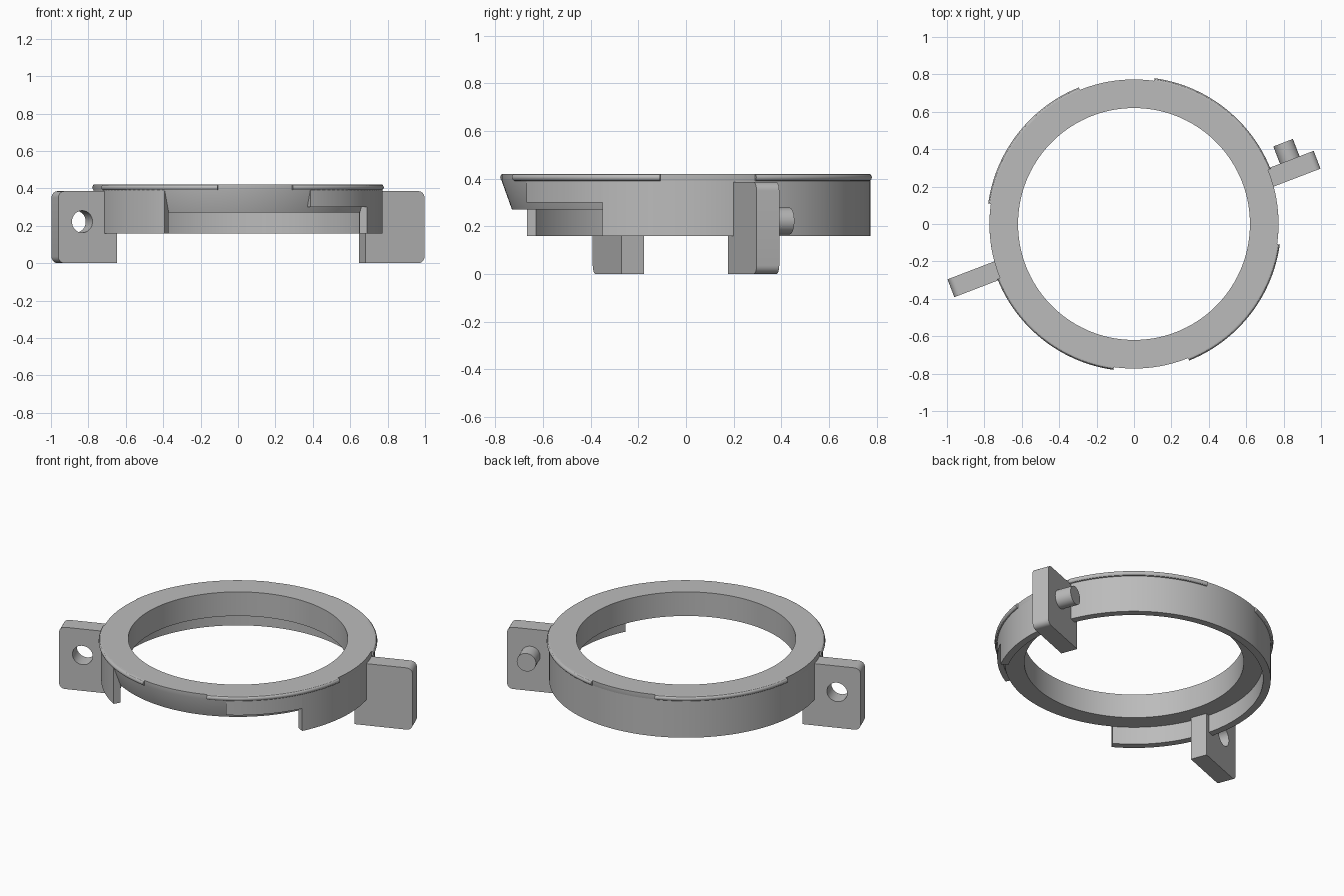
import bpy, bmesh
from math import radians, cos, sin, pi, ceil
from mathutils import Matrix, Vector

if "Cube" in bpy.data.objects:
    bpy.data.objects.remove(bpy.data.objects["Cube"], do_unlink=True)

grey = bpy.data.materials.new("plain_grey")
grey.use_nodes = True
grey.diffuse_color = (0.5, 0.5, 0.5, 1)
grey.node_tree.nodes["Principled BSDF"].inputs["Base Color"].default_value = (0.5, 0.5, 0.5, 1)


def finish(name, bm):
    bmesh.ops.recalc_face_normals(bm, faces=bm.faces)
    mesh = bpy.data.meshes.new(name)
    bm.to_mesh(mesh)
    bm.free()
    mesh.materials.append(grey)
    obj = bpy.data.objects.new(name, mesh)
    bpy.context.collection.objects.link(obj)
    return obj


def smooth(obj):
    bpy.ops.object.select_all(action='DESELECT')
    obj.select_set(True)
    bpy.context.view_layer.objects.active = obj
    bpy.ops.object.shade_smooth_by_angle(angle=radians(30))


def sweep(name, profile, start, end):
    """Sweep a closed (radius, height) profile about z, in degrees."""
    closed = end - start >= 360
    steps = ceil((end - start) / 2.5)
    bm = bmesh.new()
    rings = []
    for i in range(steps if closed else steps + 1):
        a = radians(start + (end - start) * i / steps)
        rings.append([bm.verts.new((r * cos(a), r * sin(a), z)) for r, z in profile])
    n = len(profile)
    for i in range(steps):
        a, b = rings[i], rings[(i + 1) % len(rings)]
        for j in range(n):
            k = (j + 1) % n
            bm.faces.new((a[j], a[k], b[k], b[j]))
    if not closed:
        bm.faces.new(rings[0])
        bm.faces.new(rings[-1])
    obj = finish(name, bm)
    smooth(obj)
    return obj


def band(r0, r1, z0, z1):
    return [(r0, z0), (r1, z0), (r1, z1), (r0, z1)]


def place(obj, turn):
    obj.data.transform(Matrix.Rotation(radians(turn), 4, 'Z'))


def make_plate(name):
    """Ear plate along +x with rounded outer corners."""
    bm = bmesh.new()
    bmesh.ops.create_cube(bm, size=1)
    bmesh.ops.scale(bm, vec=(0.337, 0.102, 0.385), verts=bm.verts)
    bmesh.ops.translate(bm, vec=(0.8685, -0.03, 0.1925), verts=bm.verts)
    outer = [e for e in bm.edges
             if all(v.co.x > 1 for v in e.verts)
             and abs(e.verts[0].co.y - e.verts[1].co.y) > 0.05]
    bmesh.ops.bevel(bm, geom=outer, offset=0.035, segments=6, profile=0.5, affect='EDGES')
    return finish(name, bm)


def make_pin(name, y0, y1, radius):
    """Cylinder along y through the plate's hole position."""
    bm = bmesh.new()
    bmesh.ops.create_cone(bm, cap_ends=True, segments=40, radius1=radius,
                          radius2=radius, depth=y1 - y0)
    bm.transform(Matrix.Translation(Vector((0.9, (y0 + y1) / 2, 0.222)))
                 @ Matrix.Rotation(pi / 2, 4, 'X'))
    return finish(name, bm)


# Main ring with tapered outer side
sweep("ring_body", [(0.62, 0.27), (0.73, 0.27), (0.773, 0.39), (0.773, 0.42), (0.62, 0.42)], 0, 360)

# Thin skirt with an L-shaped locking slot at the front
sweep("skirt", band(0.73, 0.773, 0.16, 0.39), -27, 239.5)
sweep("slot_roof", band(0.72, 0.773, 0.30, 0.39), -60, -27)

# Four rounded grip lips around the top edge
lip = [(0.76, 0.39)]
for i in range(7):
    t = -pi / 2 + pi * i / 6
    lip.append((0.773 + 0.0145 * cos(t), 0.405 + 0.015 * sin(t)))
lip.append((0.76, 0.42))
for i, start in enumerate((22, 112, 202, 292)):
    sweep(f"grip_lip_{i + 1}", lip, start, start + 60)

# Left ear with a peg
left_plate = make_plate("left_ear_plate")
peg = make_pin("left_ear_peg", 0.0, 0.12, 0.056)
for part in (left_plate, peg):
    place(part, 21)
    smooth(part)

# Right ear with a matching hole
right_plate = make_plate("right_ear_plate")
cutter = make_pin("hole_cutter", -0.2, 0.2, 0.059)
cutter.hide_render = True
for part in (right_plate, cutter):
    place(part, 201)
cut = right_plate.modifiers.new("peg_hole", 'BOOLEAN')
cut.operation = 'DIFFERENCE'
cut.solver = 'EXACT'
cut.object = cutter
bpy.context.view_layer.objects.active = right_plate
bpy.ops.object.modifier_apply(modifier=cut.name)
bpy.data.objects.remove(cutter, do_unlink=True)
smooth(right_plate)
